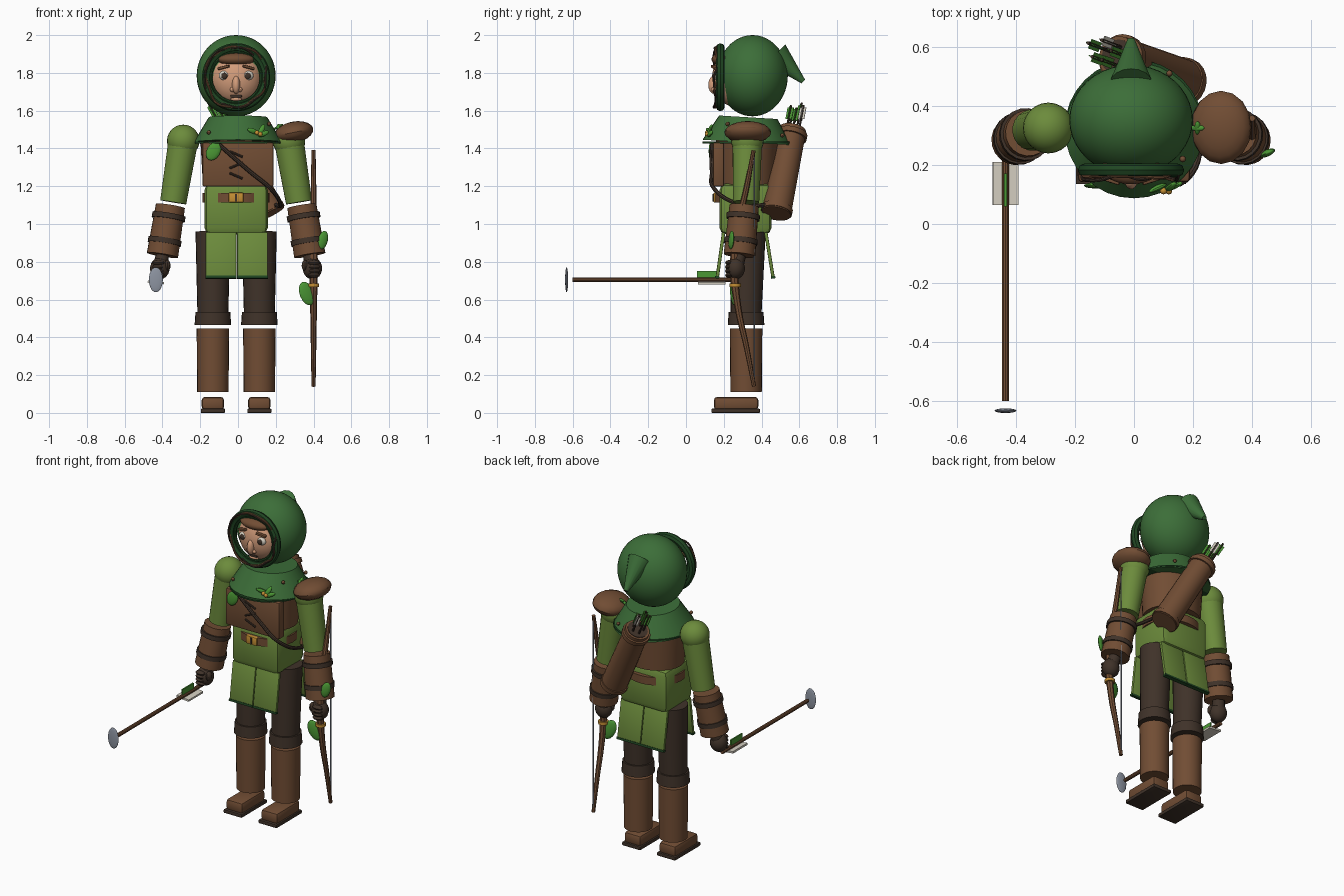
import bpy, bmesh, math, random
from mathutils import Vector, Matrix, Euler

if "Cube" in bpy.data.objects:
    bpy.data.objects.remove(bpy.data.objects["Cube"], do_unlink=True)
random.seed(3)


def material(name, r, g, b):
    m = bpy.data.materials.new(name)
    m.use_nodes = True
    m.diffuse_color = (r, g, b, 1)
    m.node_tree.nodes["Principled BSDF"].inputs["Base Color"].default_value = (r, g, b, 1)
    return m


HOOD = material("forest green", .045, .155, .04)
TUNIC = material("olive green", .15, .26, .045)
LEAF = material("leaf green", .07, .31, .035)
TRIM = material("deep green", .014, .06, .016)
LEATHER = material("brown leather", .165, .074, .034)
DARK = material("dark brown", .05, .032, .022)
SKIN = material("skin", .66, .34, .2)
CREAM = material("cream", .68, .64, .55)
STEEL = material("steel", .27, .3, .36)
GOLD = material("gold", .57, .28, .035)


def finish(obj):
    bpy.ops.object.select_all(action='DESELECT')
    obj.select_set(True)
    bpy.context.view_layer.objects.active = obj
    if obj.type == 'CURVE':
        bpy.ops.object.convert(target='MESH')
    bpy.ops.object.shade_smooth_by_angle(angle=math.radians(35))
    return obj


def add(name, mat, bm, matrix):
    bm.transform(matrix)
    me = bpy.data.meshes.new(name)
    bm.to_mesh(me)
    bm.free()
    me.materials.append(mat)
    obj = bpy.data.objects.new(name, me)
    bpy.context.collection.objects.link(obj)
    return finish(obj)


def place(loc, rot=(0, 0, 0), size=(1, 1, 1)):
    return Matrix.LocRotScale(Vector(loc), Euler(rot), Vector(size))


def ball(name, mat, loc, size, rot=(0, 0, 0), seg=24, rings=14):
    bm = bmesh.new()
    bmesh.ops.create_uvsphere(bm, u_segments=seg, v_segments=rings, radius=1)
    return add(name, mat, bm, place(loc, rot, size))


def box(name, mat, loc, size, rot=(0, 0, 0), bevel=0):
    bm = bmesh.new()
    bmesh.ops.create_cube(bm, size=1, matrix=place((0, 0, 0), size=size))
    if bevel:
        bmesh.ops.bevel(bm, geom=bm.edges[:], offset=bevel, segments=2, affect='EDGES', profile=.5)
    return add(name, mat, bm, place(loc, rot))


def tube(name, mat, a, b, r1, r2=None, seg=20, squash=1):
    a, b = Vector(a), Vector(b)
    bm = bmesh.new()
    bmesh.ops.create_cone(bm, cap_ends=True, segments=seg, radius1=r1,
                          radius2=r1 if r2 is None else r2, depth=(b - a).length)
    turn = (b - a).to_track_quat('Z', 'Y').to_matrix().to_4x4()
    return add(name, mat, bm, Matrix.Translation((a + b) / 2) @ turn @ place((0, 0, 0), size=(1, squash, 1)))


def band(name, mat, a, b, t, r, half):
    # Short collar around the line from a to b
    a, b = Vector(a), Vector(b)
    c, d = a.lerp(b, t), (b - a).normalized() * half
    return tube(name, mat, c - d, c + d, r)


def wire(name, mat, pts, radii, depth, cyclic=False):
    cu = bpy.data.curves.new(name, 'CURVE')
    cu.dimensions = '3D'
    cu.bevel_depth, cu.bevel_resolution, cu.resolution_u = depth, 2, 6
    cu.use_fill_caps = True
    sp = cu.splines.new('BEZIER')
    sp.bezier_points.add(len(pts) - 1)
    for p, co, r in zip(sp.bezier_points, pts, radii):
        p.co, p.radius = co, r
        p.handle_left_type = p.handle_right_type = 'AUTO'
    sp.use_cyclic_u = cyclic
    cu.materials.append(mat)
    obj = bpy.data.objects.new(name, cu)
    bpy.context.collection.objects.link(obj)
    return finish(obj)


def loop(name, mat, centre, radius, thick, n=16, wobble=0):
    # Ring facing the front, optionally irregular like a twig
    pts = []
    for i in range(n):
        t = i * math.tau / n
        r = radius + random.uniform(-wobble, wobble)
        pts.append((centre[0] + r * math.cos(t), centre[1] + random.uniform(-wobble, wobble),
                    centre[2] + r * math.sin(t)))
    return wire(name, mat, pts, [1] * n, thick, True)


CX, CY = -.01, .318     # body axis

# Hood, point and shoulder cape
ball("hood", HOOD, (CX, .352, 1.785), (.209, .187, .215), seg=40, rings=24)
tube("hood_point", HOOD, (CX, .475, 1.9), (CX, .62, 1.755), .072, .014, 16)
tube("shoulder_cape", HOOD, (0, .322, 1.432), (0, .33, 1.565), .235, .155, 32)
tube("cape_hem", TRIM, (0, .322, 1.427), (0, .322, 1.436), .235, .235, 32)
loop("hood_rim", TRIM, (CX, .182, 1.777), .157, .023)
loop("inner_rim", TRIM, (CX, .178, 1.777), .134, .009)
for i in range(2):
    loop("rim_twig", LEATHER if i else DARK, (CX, .16, 1.777), .16, .006, 14, .012)

# Face
ball("face", SKIN, (CX, .25, 1.772), (.138, .112, .148))
ball("hair", LEATHER, (CX, .19, 1.872), (.1, .055, .034))
ball("nose", SKIN, (CX, .148, 1.737), (.022, .03, .048))
box("mouth", DARK, (CX, .168, 1.676), (.06, .02, .014), bevel=.004)
ball("lower_lip", SKIN, (CX, .172, 1.66), (.032, .014, .009))
for s in (-1, 1):
    ball("eye", CREAM, (CX + s * .062, .16, 1.786), (.03, .018, .025))
    ball("pupil", DARK, (CX + s * .062, .146, 1.784), (.016, .008, .017))
    box("eyebrow", LEATHER, (CX + s * .066, .152, 1.829), (.062, .025, .014), (0, s * .25, s * .3), .004)
    ball("nostril", SKIN, (CX + s * .02, .15, 1.712), (.013, .016, .013), seg=12, rings=8)

# Vest, tunic, belt
tube("vest", LEATHER, (CX, .325, 1.21), (CX, .325, 1.46), .176, .19, 28, .88)
box("vest_front", LEATHER, (0, .172, 1.315), (.378, .06, .235), bevel=.012)
box("tunic", TUNIC, (CX, .315, 1.08), (.335, .275, .27), bevel=.035)
tube("belt", LEATHER, (CX, .315, 1.115), (CX, .315, 1.165), .178, None, 28, .92)
box("buckle", GOLD, (CX, .158, 1.14), (.078, .025, .052), bevel=.006)
box("buckle_bar", DARK, (CX, .144, 1.14), (.01, .006, .04))
for i, z in enumerate((1.37, 1.31, 1.255)):
    tilt = .015 if i % 2 else -.015
    tube("vest_lace", DARK, (CX - .035, .138, z - tilt), (CX + .035, .138, z + tilt), .006, None, 8)
wire("quiver_strap", DARK, [(-.1, .137, 1.42), (.06, .137, 1.28), (.175, .15, 1.185), (.225, .3, 1.1),
                            (.2, .42, 1.1)], [1] * 5, .011)
wire("back_strap", DARK, [(-.1, .14, 1.42), (-.17, .3, 1.45), (-.07, .49, 1.44)], [1] * 3, .011)

# Skirt panels, front and back
for side, y, tilt in (("front", .182, -.14), ("back", .442, .16)):
    for s in (-1, 1):
        x = CX + s * .083 + .003
        foot = -.122 * math.tan(-tilt)
        box(side + "_skirt_panel", TUNIC, (x, y, .835), (.162, .018, .245), (tilt, 0, 0), .004)
        box(side + "_skirt_hem", TRIM, (x, y + foot, .718), (.165, .023, .013), (tilt, 0, 0))

# Legs, boots, shoes
for s in (-1, 1):
    x = CX + s * .123
    tube("trouser_leg", DARK, (x, CY, .53), (x, .33, .96), .082, .092, 24)
    tube("knee_cuff", DARK, (x, CY, .465), (x, CY, .535), .097, .092, 24)
    tube("boot_shaft", LEATHER, (x, CY, .11), (x, CY, .447), .083, .086, 24)
    box("shoe", LEATHER, (x, .265, .05), (.118, .235, .07), bevel=.018)
    box("sole", DARK, (x, .263, .011), (.128, .256, .022), bevel=.004)

# Arms
for s in (-1, 1):
    sh, el = (CX + s * .28, .325, 1.44), (CX + s * .333, .318, 1.115)
    wr0, wr1 = (CX + s * .348, .308, 1.095), (CX + s * .39, .283, .835)
    hand = Vector((CX + s * .404, .262, .765))
    ball("shoulder", TUNIC, sh, (.086, .086, .086))
    tube("sleeve", TUNIC, sh, el, .079, .07)
    tube("bracer", LEATHER, wr0, wr1, .078, .084)
    for t in (.22, .72):
        band("bracer_band", DARK, wr0, wr1, t, .089, .014)
    tube("wrist", DARK, wr1, hand, .035, .04, 12)
    ball("hand", DARK, hand, (.053, .05, .058), seg=14, rings=9)
    for i in range(4):
        ball("finger", DARK, hand + Vector((s * .008, -.035, .03 - i * .022)), (.034, .02, .014), seg=10, rings=6)
    ball("thumb", DARK, hand + Vector((-s * .04, -.02, .015)), (.018, .022, .03), seg=10, rings=6)

# Shoulder guard
ball("shoulder_guard", LEATHER, (.295, .327, 1.485), (.105, .124, .057), (0, -.2, 0), 16, 10)
tube("shoulder_guard_rim", LEATHER, (.3, .327, 1.465), (.295, .327, 1.482), .1, .106, 16)
for a in (0, math.pi / 2):
    ball("guard_leaf", LEAF, (.215, .325, 1.515), (.028, .011, .008), (0, -.5, a), seg=8, rings=6)

# Bow held upright, bending toward the front
wire("bow", LEATHER, [(.4, .358, 1.39), (.4, .322, 1.2), (.4, .275, .98), (.4, .255, .77),
                      (.4, .275, .56), (.4, .322, .34), (.4, .36, .14)],
     [.6, .8, 1, 1.3, 1, .8, .6], .018)
tube("bow_string", STEEL, (.4, .362, .15), (.4, .36, 1.38), .004, None, 6)
for z in (.675, .86):
    tube("bow_ring", GOLD, (.4, .26, z - .009), (.4, .26, z + .009), .03, None, 14)
ball("bow_leaf", LEAF, (.45, .24, .915), (.028, .012, .05), (0, .25, .4), seg=12, rings=8)
ball("bow_leaf", LEAF, (.365, .25, .632), (.04, .012, .066), (0, -.4, .3), seg=12, rings=8)

# Arrow held forward
AX, AZ = -.435, .705
tube("arrow_shaft", LEATHER, (AX, .26, AZ), (AX, -.6, AZ), .012, None, 10)
ball("arrow_head", STEEL, (AX, -.632, AZ), (.037, .008, .066))
box("flat_vane", CREAM, (AX, .137, .691), (.086, .146, .012), (0, .1, 0))
box("upright_vane", LEAF, (AX, .115, .732), (.009, .112, .036))

# Quiver with arrows
Q0, Q1 = Vector((.175, .478, 1.055)), Vector((-.055, .565, 1.5))
tube("quiver", LEATHER, Q0, Q1, .078, .072, 24)
for t in (.04, .93):
    band("quiver_band", LEATHER, Q0, Q1, t, .083, .014)
axis = (Q1 - Q0).normalized()
tube("quiver_mouth", DARK, Q1, Q1 + axis * .004, .06, None, 20)
for i in range(5):
    a = i * math.tau / 5
    base = Q1 + Vector((math.cos(a) * .035, math.sin(a) * .035, 0))
    top = base + axis * (.13 + .015 * (i % 3))
    tube("spare_arrow", DARK, base - axis * .05, top, .006, None, 8)
    for turn in (0, math.pi / 2):
        m = base.lerp(top, .68)
        tilt = axis.to_track_quat('Z', 'Y').to_euler()
        box("spare_vane", CREAM if i == 1 else LEAF, m, (.034, .004, .07),
            (tilt.to_matrix() @ Matrix.Rotation(turn, 3, 'Z')).to_euler())

# Leaves, berries and studs on cape and vest
ball("vest_leaf", LEAF, (-.13, .13, 1.385), (.036, .01, .052), (0, .5, 0), seg=12, rings=8)
for x, z, a in ((.08, 1.492, 1.9), (.135, 1.478, 1.2), (.125, 1.5, .5)):
    ball("cape_leaf", LEAF, (x, .122 + .1 * (x - .08), z), (.014, .01, .034), (-.4, a, 0), seg=10, rings=6)
for x, z in ((.1, 1.483), (.118, 1.476)):
    ball("berry", GOLD, (x, .112, z), (.012, .012, .012), seg=10, rings=6)
for x, y, z in ((-.155, .17, 1.485), (.165, .22, 1.53), (-.09, .52, 1.47), (.12, .51, 1.47)):
    ball("cape_stud", LEATHER, (x, y, z), (.011, .011, .011), seg=8, rings=6)
